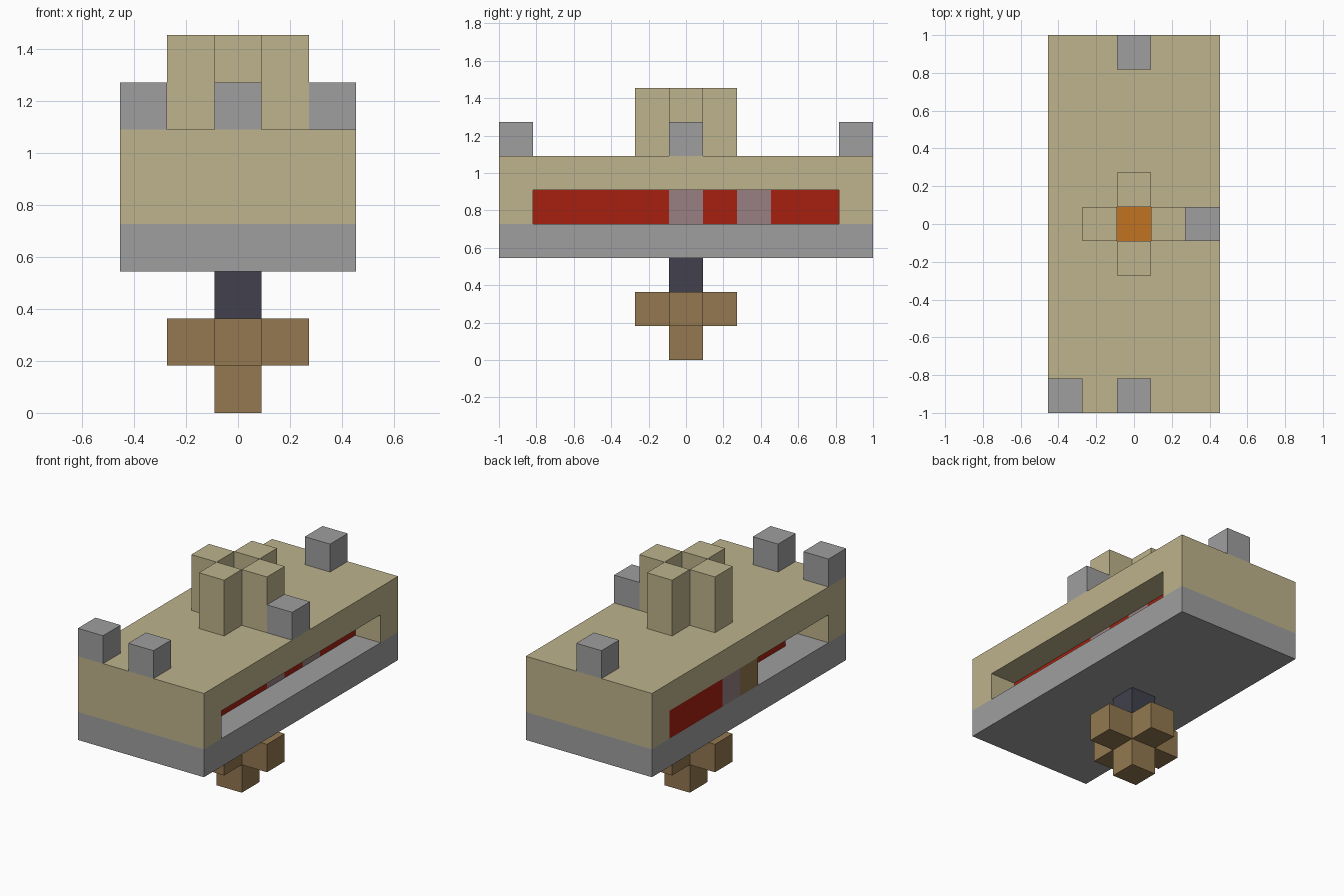
import bpy
import bmesh
from mathutils import Vector

U = 2 / 11  # edge of one block; the model is laid out on a 5 x 11 x 8 block grid

cube = bpy.data.objects.get("Cube")
if cube:
    bpy.data.objects.remove(cube, do_unlink=True)


def material(name, rgb):
    """Flat colour from 0-255 screen values, stored as linear."""
    lin = [((c / 255 + 0.055) / 1.055) ** 2.4 for c in rgb] + [1]
    m = bpy.data.materials.new(name)
    m.use_nodes = True
    m.diffuse_color = lin
    m.node_tree.nodes["Principled BSDF"].inputs["Base Color"].default_value = lin
    return m


tan = material("tan", (190, 179, 140))
grey = material("grey", (159, 159, 159))
red = material("red", (166, 32, 16))
mauve = material("mauve grey", (152, 128, 130))
brown = material("wood brown", (147, 120, 80))
slate = material("dark slate", (65, 64, 77))
orange = material("orange", (194, 115, 33))


def finish(name, bm, mat):
    for v in bm.verts:
        v.co = (v.co - Vector((2.5, 5.5, 0))) * U
    bmesh.ops.recalc_face_normals(bm, faces=bm.faces)
    mesh = bpy.data.meshes.new(name)
    bm.to_mesh(mesh)
    bm.free()
    mesh.materials.append(mat)
    bpy.context.collection.objects.link(bpy.data.objects.new(name, mesh))


def blocks(name, mat, *boxes):
    """Each box is (x, y, z) of its low corner, then an optional size, in blocks."""
    bm = bmesh.new()
    for box in boxes:
        low = Vector(box[:3])
        size = Vector(box[3:] or (1, 1, 1))
        verts = bmesh.ops.create_cube(bm, size=1)["verts"]
        for v in verts:
            v.co = low + Vector((c + 0.5) * s for c, s in zip(v.co, size))
    finish(name, bm, mat)


def prism(name, mat, points, direction):
    """Extrude a flat outline along a direction."""
    bm = bmesh.new()
    face = bm.faces.new([bm.verts.new(p) for p in points])
    new = bmesh.ops.extrude_face_region(bm, geom=[face])["geom"]
    moved = [g for g in new if isinstance(g, bmesh.types.BMVert)]
    bmesh.ops.translate(bm, verts=moved, vec=direction)
    finish(name, bm, mat)


# Hanging foot: a cross of blocks with a tip below and a dark neck above
blocks("foot_tip", brown, (2, 5, 0))
plus = [(1, 5), (2, 5), (2, 4), (3, 4), (3, 5), (4, 5),
        (4, 6), (3, 6), (3, 7), (2, 7), (2, 6), (1, 6)]
prism("foot_cross", brown, [(x, y, 1) for x, y in plus], (0, 0, 1))
blocks("neck", slate, (2, 5, 2))

# Base slab and the roof with its two end walls
blocks("base_slab", grey, (0, 0, 3, 5, 11, 1))
arch = [(0, 4), (1, 4), (1, 5), (10, 5), (10, 4), (11, 4), (11, 6), (0, 6)]
prism("roof_and_end_walls", tan, [(0, y, z) for y, z in arch], (5, 0, 0))

# Red core in the side openings, with inset blocks
blocks("red_core", red,
       (1, 2, 4, 1, 8, 1), (2, 1, 4, 1, 9, 1),
       (3, 1, 4, 1, 4, 1), (3, 6, 4), (3, 8, 4, 1, 2, 1))
blocks("red_side_panel", red, (0, 7, 4, 1, 3, 1))
blocks("mauve_blocks", mauve, (3, 5, 4), (3, 7, 4), (0, 6, 4))
blocks("side_wood_block", brown, (0, 5, 4))

# Roof posts around the glowing centre
for side, (x, y) in {"right": (1, 5), "left": (3, 5), "front": (2, 4), "back": (2, 6)}.items():
    blocks("roof_post_" + side, tan, (x, y, 6, 1, 1, 2))
blocks("glowing_centre", orange, (2, 5, 6))

# Small grey blocks standing on the roof
for place, (x, y) in {"front_corner": (0, 0), "front": (2, 0),
                      "back": (2, 10), "left": (4, 5)}.items():
    blocks("roof_block_" + place, grey, (x, y, 6))
